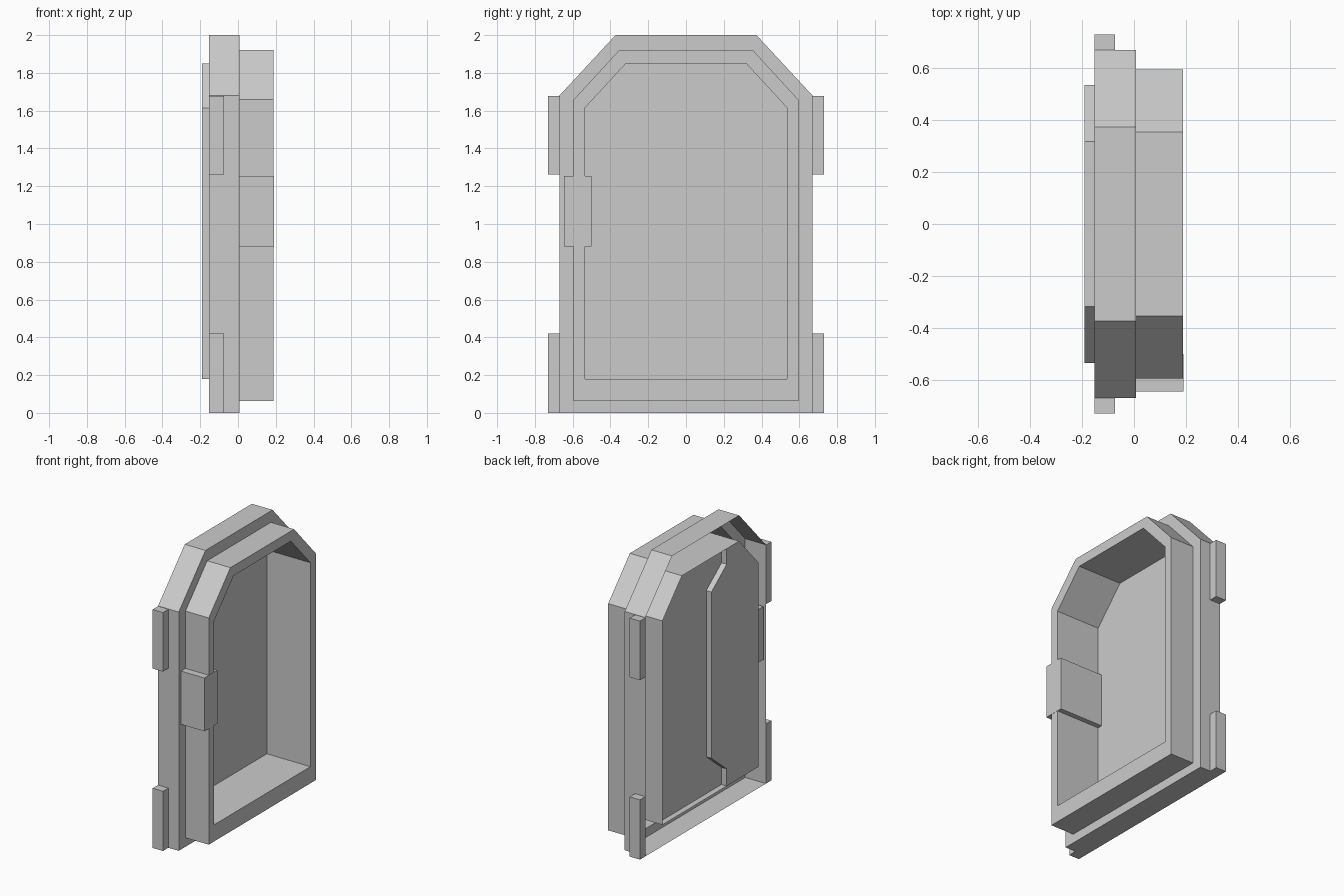
import bpy
import bmesh

cube = bpy.data.objects.get("Cube")
if cube:
    bpy.data.objects.remove(cube, do_unlink=True)

grey = bpy.data.materials.new("light_grey")
grey.use_nodes = True
grey.diffuse_color = (0.6, 0.6, 0.6, 1)
grey.node_tree.nodes["Principled BSDF"].inputs["Base Color"].default_value = (0.6, 0.6, 0.6, 1)


def finish(name, bm):
    mesh = bpy.data.meshes.new(name)
    bm.normal_update()
    bm.to_mesh(mesh)
    bm.free()
    mesh.materials.append(grey)
    obj = bpy.data.objects.new(name, mesh)
    bpy.context.collection.objects.link(obj)
    return obj


def arch(half, bottom, shoulder, top_half, top):
    """Door outline with clipped upper corners, as (y, z) points."""
    right = [(half, bottom), (half, shoulder), (top_half, top)]
    return right + [(-y, z) for y, z in reversed(right)]


def box(name, x, y, z):
    bm = bmesh.new()
    bmesh.ops.create_cube(bm, size=1)
    for v in bm.verts:
        for axis, span in enumerate((x, y, z)):
            v.co[axis] = span[0] if v.co[axis] < 0 else span[1]
    return finish(name, bm)


outer = arch(0.67, 0, 1.68, 0.373, 2)
middle = arch(0.595, 0.063, 1.658, 0.354, 1.92)
inner = arch(0.535, 0.18, 1.615, 0.318, 1.85)

# Stepped open-backed shell: flange, raised rim and cavity wall
sections = [(-0.153, outer), (0.008, outer), (0.008, middle),
            (0.189, middle), (0.189, inner), (-0.191, inner)]
bm = bmesh.new()
loops = [[bm.verts.new((x, y, z)) for y, z in points] for x, points in sections]
for a, b in zip(loops, loops[1:]):
    for i in range(len(a)):
        j = (i + 1) % len(a)
        bm.faces.new((a[i], a[j], b[j], b[i]))
finish("door_shell", bm)

# Flat panel closing the cavity
bm = bmesh.new()
bm.faces.new([bm.verts.new((-0.15, y, z)) for y, z in inner])
finish("cavity_panel", bm)

# Raised leaf on the back of the panel, with a stepped edge
leaf = [(-0.18, 0.18), (-0.18, 0.3), (-0.01, 0.44), (-0.01, 1.61),
        (-0.18, 1.74), (-0.18, 1.85)] + inner[3:]
bm = bmesh.new()
base = bm.faces.new([bm.verts.new((-0.151, y, z)) for y, z in leaf])
moved = bmesh.ops.extrude_face_region(bm, geom=[base])["geom"]
for v in moved:
    if isinstance(v, bmesh.types.BMVert):
        v.co.x = -0.191
bmesh.ops.recalc_face_normals(bm, faces=bm.faces)
finish("back_leaf", bm)

# Latch block set through the rim
box("latch_block", (-0.15, 0.19), (-0.645, -0.5), (0.88, 1.255))

# Hinge blocks on both edges
for side, name in ((1, "rear"), (-1, "front")):
    for level, z in (("lower", (0, 0.42)), ("upper", (1.262, 1.678))):
        box(f"{name}_{level}_hinge", (-0.153, -0.073),
            sorted((side * 0.67, side * 0.73)), z)
